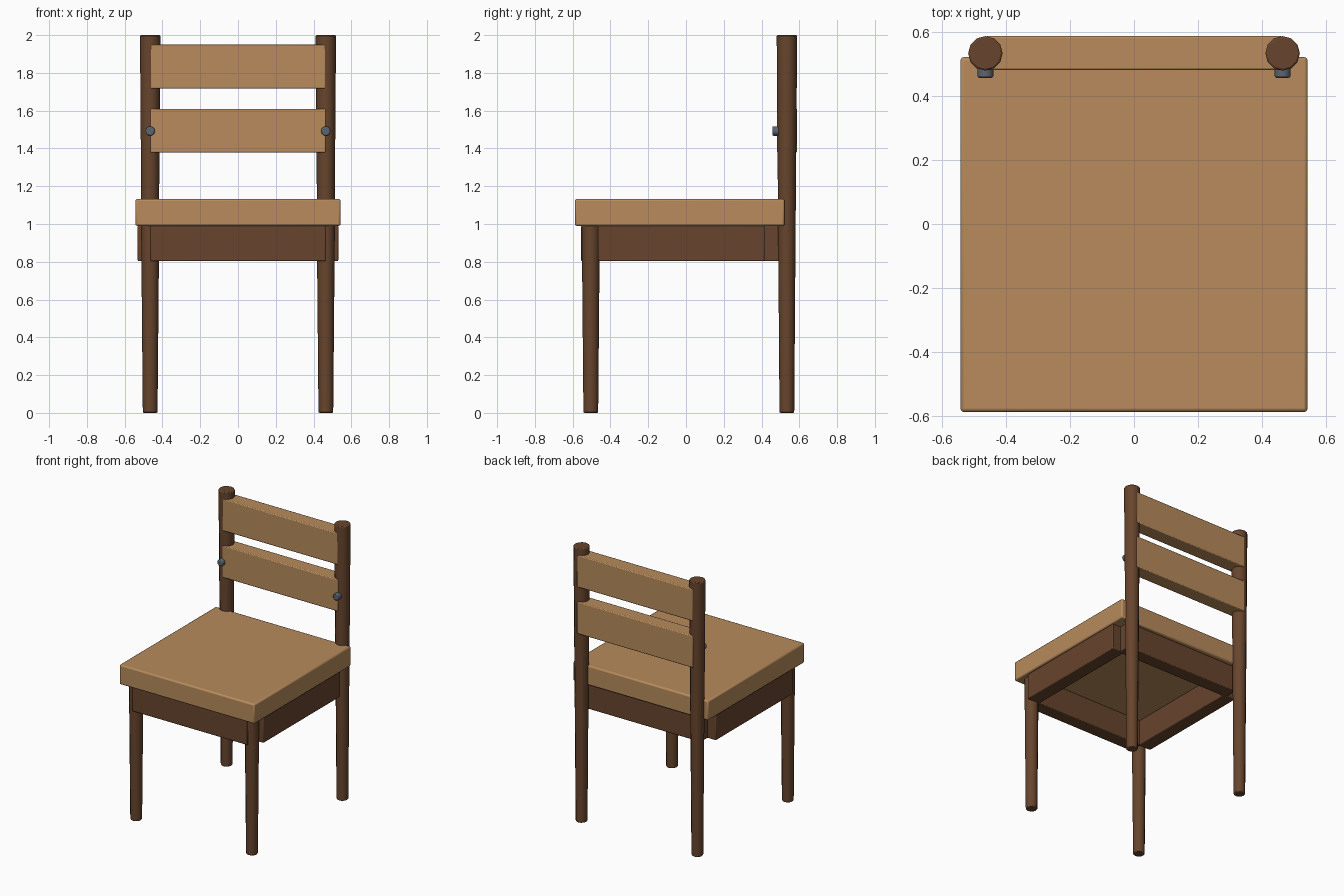
import bpy
import math

if "Cube" in bpy.data.objects:
    bpy.data.objects.remove(bpy.data.objects["Cube"])


def material(name, rgb):
    m = bpy.data.materials.new(name)
    m.diffuse_color = (*rgb, 1)
    m.use_nodes = True
    m.node_tree.nodes["Principled BSDF"].inputs["Base Color"].default_value = m.diffuse_color
    return m


TAN = material("light_wood", (0.48, 0.26, 0.107))
BROWN = material("dark_wood", (0.135, 0.059, 0.026))
STEEL = material("blue_grey_metal", (0.105, 0.13, 0.165))


def finish(name, mat, bevel):
    ob = bpy.context.object
    ob.name = name
    ob.data.materials.append(mat)
    bpy.ops.object.shade_smooth_by_angle(angle=math.radians(40))
    mod = ob.modifiers.new("soft_edges", 'BEVEL')
    mod.width = bevel
    mod.segments = 2
    mod.limit_method = 'ANGLE'
    mod.angle_limit = math.radians(50)
    return ob


def box(name, mat, x, y, z, bevel=0.006):
    """Box from (min, max) ranges on each axis."""
    bpy.ops.mesh.primitive_cube_add(size=1, location=[sum(r) / 2 for r in (x, y, z)])
    bpy.context.object.scale = [r[1] - r[0] for r in (x, y, z)]
    bpy.ops.object.transform_apply(location=False, rotation=False, scale=True)
    return finish(name, mat, bevel)


def tapered_post(name, x, y, height, r_bottom, r_top):
    bpy.ops.mesh.primitive_cone_add(vertices=12, radius1=r_bottom, radius2=r_top,
                                    depth=height, location=(x, y, height / 2))
    return finish(name, BROWN, 0.006)


# Seat slab
box("seat", TAN, (-0.543, 0.543), (-0.588, 0.522), (0.99, 1.133), 0.01)

# Front and rear aprons
APRON_Z = (0.803, 0.992)
box("front_apron", BROWN, (-0.465, 0.465), (-0.555, -0.455), APRON_Z)
box("rear_apron", BROWN, (-0.465, 0.465), (0.395, 0.495), APRON_Z)

# Back slats
box("lower_slat", TAN, (-0.465, 0.465), (0.482, 0.588), (1.378, 1.61))
box("upper_slat", TAN, (-0.465, 0.465), (0.482, 0.588), (1.717, 1.949))

# Mirrored parts: legs, posts, side aprons and bolts
for side, s in (("left", -1), ("right", 1)):
    tapered_post(side + "_front_leg", s * 0.465, -0.504, 0.995, 0.039, 0.048)
    tapered_post(side + "_back_post", s * 0.465, 0.534, 2.0, 0.039, 0.054)
    box(side + "_side_apron", BROWN, sorted((s * 0.431, s * 0.531)), (-0.467, 0.416), APRON_Z)
    bpy.ops.mesh.primitive_cylinder_add(vertices=12, radius=0.025, depth=0.045,
                                        location=(s * 0.465, 0.48, 1.492),
                                        rotation=(math.radians(90), 0, 0))
    finish(side + "_bolt", STEEL, 0.006)
